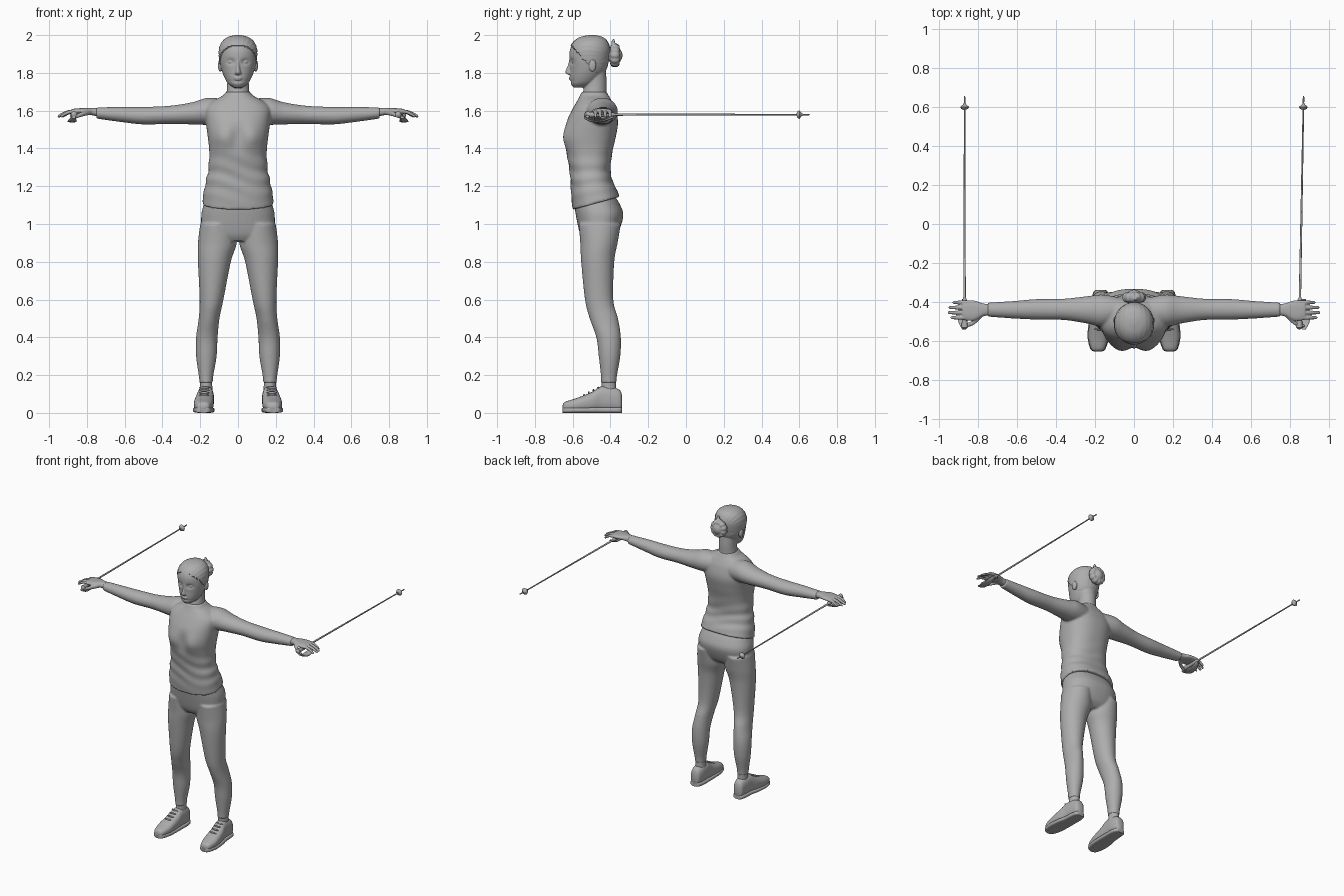
import bpy, bmesh, math
from mathutils import Matrix, Vector

cube = bpy.data.objects.get("Cube")
if cube:
    bpy.data.objects.remove(cube, do_unlink=True)

grey = bpy.data.materials.new("plain_grey")
grey.use_nodes = True
colour = (0.42, 0.42, 0.42, 1)
grey.diffuse_color = colour
grey.node_tree.nodes["Principled BSDF"].inputs["Base Color"].default_value = colour

BOTH = (1, -1)


def spline(rings, steps):
    """Smooth interpolation through the cross-section rings."""
    out = []
    last = len(rings) - 1
    for i in range(last):
        a, b = rings[max(i - 1, 0)], rings[i]
        c, d = rings[i + 1], rings[min(i + 2, last)]
        for k in range(steps):
            t = k / steps
            out.append([q + t / 2 * (r - p + t * (2 * p - 5 * q + 4 * r - s + t * (3 * (q - r) + s - p)))
                        for p, q, r, s in zip(a, b, c, d)])
    return out + [list(rings[last])]


def loft(bm, axis, rings, sides=(1,), power=2.0, shape=None, steps=6, n=40):
    """Skin rings (position, u min, u max, v min, v max) along an axis."""
    along = "xyz".index(axis)
    for side in sides:
        loops = []
        for t, u0, u1, v0, v1 in spline(rings, steps):
            loop = []
            for k in range(n):
                a = math.tau * k / n
                c, s = math.cos(a), math.sin(a)
                p = Vector((0, 0, 0))
                p[along] = t
                p[(along + 1) % 3] = (u0 + u1) / 2 + (u1 - u0) / 2 * math.copysign(abs(c) ** (2 / power), c)
                p[(along + 2) % 3] = (v0 + v1) / 2 + (v1 - v0) / 2 * math.copysign(abs(s) ** (2 / power), s)
                if shape:
                    shape(p)
                p.x *= side
                loop.append(bm.verts.new(p))
            loops.append(loop)
        for lo, hi in zip(loops, loops[1:]):
            for k in range(n):
                j = (k + 1) % n
                bm.faces.new((lo[k], lo[j], hi[j], hi[k]))
        bm.faces.new(loops[0])
        bm.faces.new(loops[-1])


def ball(bm, centre, radii, sides=(1,)):
    for side in sides:
        place = Matrix.Translation((centre[0] * side, centre[1], centre[2]))
        bmesh.ops.create_uvsphere(bm, u_segments=24, v_segments=16, radius=1,
                                  matrix=place @ Matrix.Diagonal((*radii, 1)))


def finish(name, bm, voxel=0, relax=4):
    """Make the object; a voxel size fuses its overlapping volumes."""
    bmesh.ops.recalc_face_normals(bm, faces=bm.faces)
    mesh = bpy.data.meshes.new(name)
    bm.to_mesh(mesh)
    bm.free()
    mesh.materials.append(grey)
    mesh.shade_smooth()
    mesh.set_sharp_from_angle(angle=math.radians(45))
    ob = bpy.data.objects.new(name, mesh)
    bpy.context.scene.collection.objects.link(ob)
    if voxel:
        fuse = ob.modifiers.new("fuse", "REMESH")
        fuse.mode = "VOXEL"
        fuse.voxel_size = voxel
        fuse.use_smooth_shade = True
        soft = ob.modifiers.new("soften", "SMOOTH")
        soft.factor = 0.5
        soft.iterations = relax
    return ob


def sym(z, w, y0, y1):
    return (z, -w, w, y0, y1)


def bump(d, width):
    return math.exp(-(d / width) ** 2)


# Sweater: torso with bust, folds and a sloping hem, fused with both sleeves
def cloth(p):
    if p.y < -0.53:
        chest = bump(p.z - 1.46, 0.06)
        p.y += chest * (0.02 * bump(p.x, 0.035) - 0.008 * bump(abs(p.x) - 0.08, 0.04))
    if p.z < 1.42:
        fold = 1 + 0.022 * bump(p.z - 1.25, 0.11) * math.sin(75 * p.z + 9 * p.x + 2 * math.sin(14 * p.x))
        p.x *= fold
        p.y = -0.49 + (p.y + 0.49) * fold
    p.z += max(0, 1.3 - p.z) / 0.22 * 0.065 * (p.y + 0.6) / 0.24


bm = bmesh.new()
loft(bm, "z", [sym(1.075, .189, -.6, -.352), sym(1.13, .184, -.606, -.365), sym(1.2, .173, -.61, -.388),
               sym(1.28, .158, -.616, -.4), sym(1.38, .152, -.635, -.39), sym(1.46, .16, -.652, -.372),
               sym(1.54, .17, -.634, -.36), sym(1.61, .172, -.6, -.374), sym(1.65, .135, -.577, -.392),
               sym(1.68, .08, -.561, -.41), sym(1.7, .065, -.553, -.42)], power=2.35, shape=cloth, n=64)
loft(bm, "x", [(.06, -.5, -.38, 1.53, 1.66), (.16, -.525, -.362, 1.525, 1.668), (.24, -.51, -.37, 1.527, 1.645),
               (.36, -.492, -.383, 1.53, 1.626), (.5, -.49, -.385, 1.527, 1.62), (.62, -.484, -.395, 1.54, 1.62),
               (.75, -.475, -.403, 1.558, 1.617)], BOTH)
finish("sweater", bm, 0.007)

# Trousers: hips fused with two legs
bm = bmesh.new()
loft(bm, "z", [sym(.91, .13, -.54, -.4), sym(.95, .185, -.562, -.362), sym(1.04, .195, -.582, -.332),
               sym(1.1, .182, -.59, -.348), sym(1.16, .16, -.585, -.385)], power=2.3)
loft(bm, "z", [(1.0, .02, .2, -.568, -.345), (.9, .007, .212, -.56, -.362), (.8, .038, .212, -.555, -.38),
               (.6, .077, .203, -.535, -.385), (.5, .098, .208, -.51, -.36), (.4, .108, .222, -.475, -.345),
               (.3, .113, .222, -.462, -.348), (.2, .13, .208, -.451, -.365), (.16, .133, .204, -.45, -.368)], BOTH)
finish("trousers", bm, 0.007)

# Socks
bm = bmesh.new()
loft(bm, "z", [(.08, .134, .202, -.45, -.365), (.13, .136, .2, -.447, -.37), (.18, .137, .2, -.446, -.371)], BOTH)
finish("socks", bm)

# Shoes: upper, sole and lace bars
shoe = [(-.653, .02, .04, .168, .2), (-.64, .01, .058, .15, .22), (-.58, .006, .078, .132, .234),
        (-.5, .006, .11, .128, .228), (-.45, .006, .14, .128, .217), (-.39, .006, .137, .128, .212),
        (-.35, .006, .12, .137, .205), (-.338, .02, .09, .15, .19)]
bm = bmesh.new()
loft(bm, "y", shoe, BOTH, power=2.5)
finish("shoe_uppers", bm)
bm = bmesh.new()
loft(bm, "y", [(y, 0, .03, x0 - .004, x1 + .004) for y, z0, z1, x0, x1 in shoe], BOTH, power=3.5)
finish("shoe_soles", bm)
bm = bmesh.new()
for i in range(4):
    ball(bm, (.179, -.54 + .025 * i, .094 + .013 * i), (.027, .005, .006), BOTH)
finish("shoe_laces", bm)

# Head: skull with eye sockets, nose, lips, ears and neck
skull = [sym(1.722, .025, -.595, -.53), sym(1.745, .054, -.611, -.48), sym(1.78, .074, -.614, -.445),
         sym(1.82, .088, -.614, -.422), sym(1.87, .097, -.618, -.41), sym(1.92, .098, -.615, -.405),
         sym(1.96, .083, -.594, -.417), sym(1.985, .054, -.56, -.442), sym(1.996, .015, -.515, -.48)]


def sockets(p):
    if p.y < -0.54:
        p.y += 0.014 * bump(abs(p.x) - 0.038, 0.02) * bump(p.z - 1.858, 0.014)
        p.y += 0.005 * bump(p.z - 1.757, 0.008) * bump(p.x, 0.04)


bm = bmesh.new()
loft(bm, "z", skull, shape=sockets, n=64)
loft(bm, "z", [sym(1.66, .064, -.55, -.415), sym(1.7, .06, -.545, -.42), sym(1.75, .057, -.535, -.42),
               sym(1.82, .06, -.53, -.425)])
loft(bm, "z", [sym(1.872, .008, -.618, -.59), sym(1.84, .009, -.626, -.59), sym(1.81, .014, -.638, -.59),
               sym(1.797, .018, -.635, -.59), sym(1.789, .01, -.622, -.59)], n=24)
ball(bm, (.038, -.591, 1.858), (.016, .014, .009), BOTH)
ball(bm, (0, -.611, 1.774), (.022, .01, .005))
ball(bm, (0, -.61, 1.765), (.018, .01, .005))
ball(bm, (.095, -.495, 1.838), (.011, .019, .032), BOTH)
finish("head", bm, 0.004, 2)


# Hair: combed-back cap that sinks below the skin past the hairline
def combed(p):
    hairline = max(1.79, 1.80 + 1.2 * (-0.49 - p.y))
    grow = 0.035 + 0.012 * math.sin(34 * math.atan2(p.x, p.z - 1.85))
    if p.z < hairline:
        grow = -0.1
    p.x *= 1 + grow
    p.y = -0.505 + (p.y + 0.505) * (1 + grow)
    p.z += 0.004


bm = bmesh.new()
loft(bm, "z", skull[2:], shape=combed, n=96)
finish("hair_cap", bm)

# Hair bun: core, coiled ring of strands and a loose tuft
bm = bmesh.new()
ball(bm, (0, -.378, 1.893), (.042, .042, .045))
for i in range(11):
    a = math.tau * i / 11
    ball(bm, (.042 * math.cos(a), -.376, 1.893 + .044 * math.sin(a)), (.02, .026, .02))
ball(bm, (.012, -.385, 1.955), (.012, .01, .026))
finish("hair_bun", bm, 0.005, 1)

# Hands: palm, four drooping fingers and a thumb
bm = bmesh.new()
loft(bm, "x", [(.72, -.468, -.41, 1.565, 1.61), (.77, -.472, -.408, 1.575, 1.615),
               (.82, -.495, -.392, 1.582, 1.614), (.87, -.492, -.392, 1.58, 1.61),
               (.88, -.48, -.4, 1.585, 1.605)], BOTH, power=2.4)
for i, tip in enumerate((.94, .955, .95, .93)):
    y = -.48 + .026 * i
    path = [(.85, 1.597, .011), ((.85 + tip) / 2, 1.592, .01), (tip - .008, 1.573, .008), (tip, 1.569, .004)]
    loft(bm, "x", [(x, y - r, y + r, z - r, z + r) for x, z, r in path], BOTH, n=16)
path = [(.78, -.465, 1.592, .014), (.82, -.503, 1.583, .013), (.86, -.52, 1.568, .01), (.875, -.522, 1.562, .005)]
loft(bm, "x", [(x, y - r, y + r, z - r, z + r) for x, y, z, r in path], BOTH, n=16)
finish("hands", bm, 0.0035, 2)


# Trailing poles: grip, thin shaft, basket and tip in one turned profile
def lean(p):
    p.x -= 0.018 * (0.6 - p.y)


profile = [(-.54, .005), (-.53, .017), (-.5, .014), (-.39, .012), (-.375, .006), (.585, .004), (.59, .018),
           (.6, .023), (.612, .008), (.62, .004), (.65, .004), (.657, .001)]
turned = [(y, 1.579 - r, 1.579 + r, .868 - r, .868 + r) for y, r in profile]
for name, side, shape in (("left_pole", 1, lean), ("right_pole", -1, None)):
    bm = bmesh.new()
    loft(bm, "y", turned, (side,), shape=shape, steps=1, n=16)
    finish(name, bm)

# Pole straps hanging under the grips
bm = bmesh.new()
loft(bm, "y", [(-.54, 1.558, 1.572, .86, .88), (-.5, 1.54, 1.551, .855, .9), (-.44, 1.541, 1.552, .855, .9),
               (-.385, 1.56, 1.574, .86, .88)], BOTH, power=3, n=20)
finish("pole_straps", bm)
